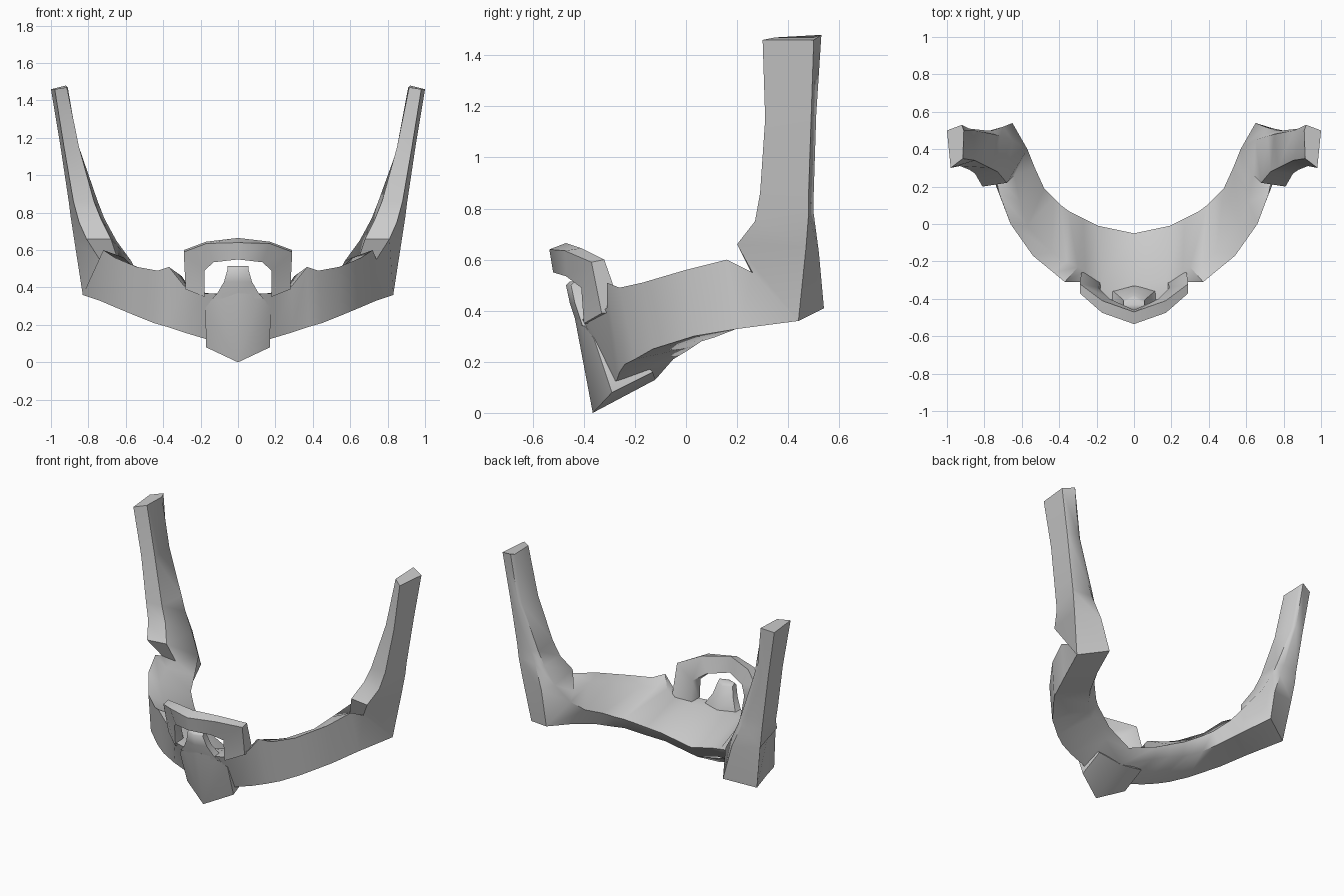
import bpy, bmesh

grey = bpy.data.materials.new("plain_grey")
grey.diffuse_color = (0.6, 0.6, 0.6, 1)


def finish(name, bm, angle):
    bmesh.ops.recalc_face_normals(bm, faces=bm.faces)
    me = bpy.data.meshes.new(name)
    bm.to_mesh(me)
    bm.free()
    me.materials.append(grey)
    ob = bpy.data.objects.new(name, me)
    bpy.context.collection.objects.link(ob)
    bpy.ops.object.select_all(action='DESELECT')
    ob.select_set(True)
    bpy.context.view_layer.objects.active = ob
    bpy.ops.object.shade_smooth_by_angle(angle=angle)
    return ob


def flip(section):
    return [(-x, y, z) for x, y, z in section]


def loft(name, sections, angle=1.0):
    """Skin equal-length closed sections and cap both ends."""
    bm = bmesh.new()
    rings = [[bm.verts.new(p) for p in s] for s in sections]
    n = len(rings[0])
    for a, b in zip(rings, rings[1:]):
        for i in range(n):
            j = (i + 1) % n
            bm.faces.new((a[i], a[j], b[j], b[i]))
    bm.faces.new(rings[0])
    bm.faces.new(rings[-1])
    return finish(name, bm, angle)


def symmetric(half):
    return [flip(s) for s in reversed(half[1:])] + half


# Curved band: its five edges, followed from the centre to the wall end
# (outer top, inner top, inner middle, inner bottom, outer bottom)
wall = [
    [(0, -.43, .36), (0, -.33, .36), (0, -.05, .22), (0, -.12, .13), (0, -.33, .07)],
    [(.19, -.39, .37), (.17, -.30, .37), (.19, -.01, .28), (.19, -.05, .21), (.19, -.27, .13)],
    [(.29, -.31, .41), (.26, -.25, .40), (.27, .03, .31), (.28, 0, .24), (.29, -.26, .16)],
    [(.37, -.31, .51), (.30, -.23, .46), (.35, .07, .34), (.37, .03, .26), (.38, -.24, .19)],
    [(.43, -.26, .49), (.36, -.20, .46), (.39, .10, .36), (.41, .06, .28), (.45, -.20, .21)],
    [(.54, -.17, .51), (.44, -.15, .47), (.43, .14, .38), (.46, .11, .295), (.55, -.13, .25)],
    [(.66, 0, .56), (.57, -.01, .52), (.48, .19, .41), (.52, .20, .33), (.67, .03, .30)],
    [(.72, .16, .60), (.61, .12, .56), (.53, .30, .46), (.58, .34, .37), (.74, .21, .33)],
]
# The same edges turned up into the side post
post = [
    [(.74, .26, .55), (.64, .26, .54), (.57, .40, .54), (.65, .54, .41), (.83, .44, .36)],
    [(.81, .20, .66), (.68, .22, .66), (.65, .45, .65), (.70, .52, .63), (.875, .47, .65)],
    [(.85, .27, .75), (.73, .28, .76), (.715, .47, .77), (.76, .50, .78), (.895, .48, .78)],
    [(.88, .29, .86), (.77, .30, .86), (.75, .48, .86), (.79, .50, .86), (.905, .48, .86)],
    [(.93, .31, 1.15), (.85, .34, 1.15), (.855, .50, 1.15), (.88, .51, 1.17), (.95, .49, 1.16)],
    [(.98, .30, 1.46), (.915, .35, 1.47), (.91, .50, 1.47), (.92, .53, 1.48), (1, .50, 1.46)],
]
loft("jaw_band_and_posts", symmetric(wall + post))

# Raised arch over the front opening
arch = [
    [(0, -.52, .55), (0, -.535, .64), (0, -.47, .665), (0, -.46, .56)],
    [(.13, -.47, .535), (.17, -.475, .635), (.17, -.41, .645), (.13, -.40, .54)],
    [(.18, -.41, .49), (.29, -.37, .59), (.29, -.32, .60), (.19, -.34, .50)],
    [(.18, -.40, .35), (.28, -.33, .39), (.28, -.25, .40), (.18, -.31, .35)],
]
loft("front_arch", symmetric(arch))

# Pointed chin block with a ridge down its middle
half = [(.17, -.29, .08), (.175, -.36, .29), (.17, -.13, .16),
        (.12, -.41, .36), (.12, -.33, .36)]
chin = half + flip(half) + [(0, -.365, 0), (0, -.415, .29), (0, -.435, .37), (0, -.12, .13)]
bm = bmesh.new()
for p in chin:
    bm.verts.new(p)
bmesh.ops.convex_hull(bm, input=bm.verts)
finish("chin", bm, 0.8)

# Tapered tab rising from the chin
tab = []
for z, w, front, back in ((.34, .14, -.425, -.33), (.37, .11, -.435, -.33), (.43, .075, -.455, -.36),
                          (.50, .055, -.47, -.38), (.515, .055, -.455, -.40)):
    tab.append([(-w, front + .02, z), (0, front, z), (w, front + .02, z),
                (w, back - .03, z), (0, back, z), (-w, back - .03, z)])
loft("chin_tab", tab)
